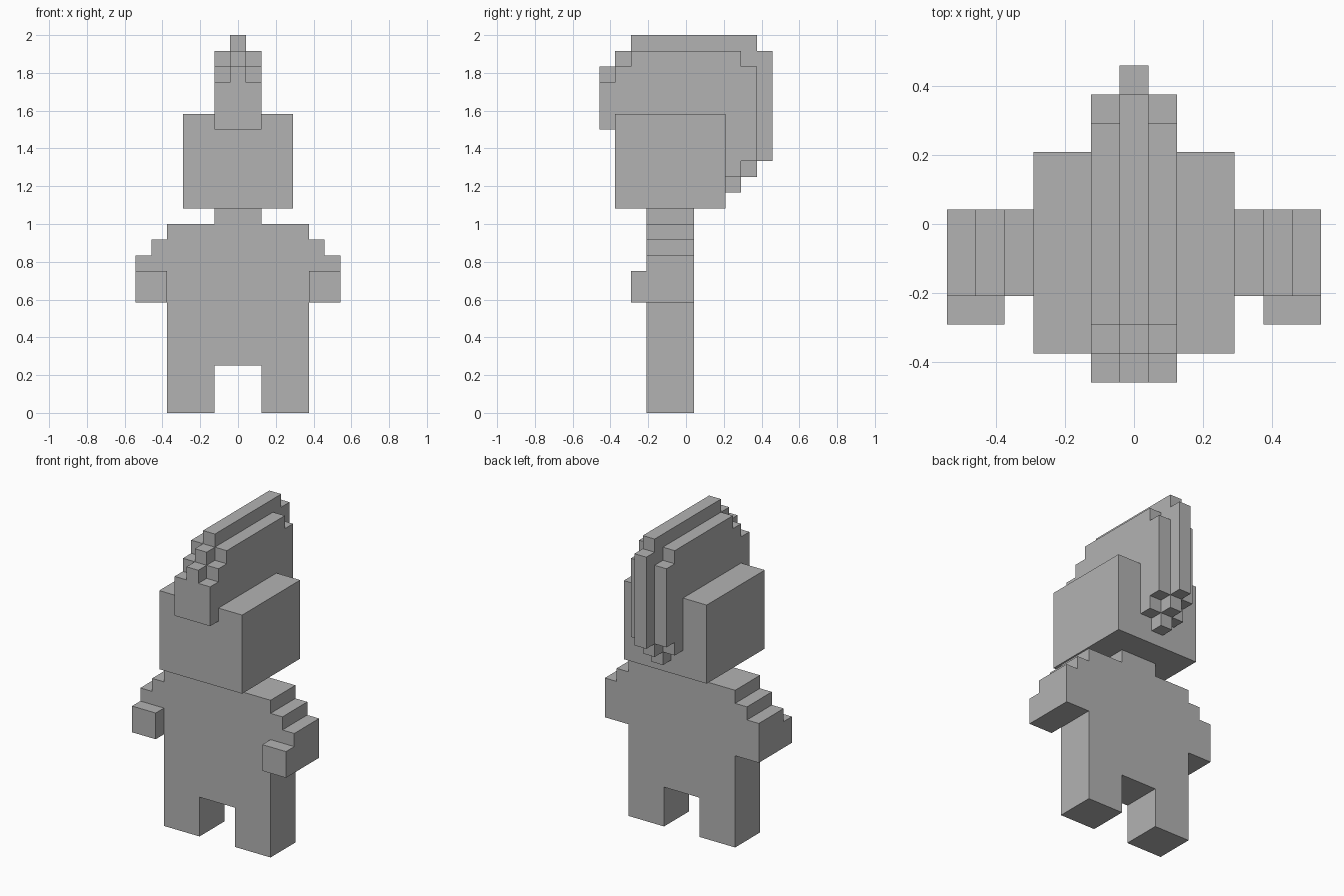
import bpy
import bmesh
from mathutils import Vector

UNIT = 2 / 24  # one block of the model

cube = bpy.data.objects.get("Cube")
if cube:
    bpy.data.objects.remove(cube, do_unlink=True)

grey = bpy.data.materials.new("plain_grey")
grey.use_nodes = True
grey.diffuse_color = (0.45, 0.45, 0.45, 1)
grey.node_tree.nodes["Principled BSDF"].inputs["Base Color"].default_value = grey.diffuse_color


def extrude_profile(name, points, start, end, place):
    """Extrude a flat outline; place(a, b, depth) gives a position in blocks."""
    bm = bmesh.new()
    face = bm.faces.new([bm.verts.new(Vector(place(a, b, start)) * UNIT) for a, b in points])
    moved = bmesh.ops.extrude_face_region(bm, geom=[face], use_keep_orig=True)
    shift = (Vector(place(0, 0, end)) - Vector(place(0, 0, start))) * UNIT
    verts = [g for g in moved["geom"] if isinstance(g, bmesh.types.BMVert)]
    bmesh.ops.translate(bm, verts=verts, vec=shift)
    bmesh.ops.recalc_face_normals(bm, faces=bm.faces)
    mesh = bpy.data.meshes.new(name)
    bm.to_mesh(mesh)
    bm.free()
    mesh.materials.append(grey)
    obj = bpy.data.objects.new(name, mesh)
    bpy.context.collection.objects.link(obj)
    return obj


def front_profile(name, points, y0, y1):
    return extrude_profile(name, points, y0, y1, lambda a, b, d: (a, d, b))


def side_profile(name, points, half_width):
    return extrude_profile(name, points, -half_width, half_width, lambda a, b, d: (d, a, b))


def rectangle(a0, a1, b0, b1):
    return [(a0, b0), (a1, b0), (a1, b1), (a0, b1)]


# Body: legs, torso, stepped arms and neck as one mirrored outline
half = [(1.5, 3), (1.5, 0), (4.5, 0), (4.5, 7), (6.5, 7), (6.5, 10), (5.5, 10),
        (5.5, 11), (4.5, 11), (4.5, 12), (1.5, 12), (1.5, 13)]
front_profile("body", half + [(-x, z) for x, z in reversed(half)], -2.5, 0.5)

# Hands reach forward from the arms
for side, sign in (("left", 1), ("right", -1)):
    x0, x1 = sorted((4.5 * sign, 6.5 * sign))
    front_profile(side + "_hand", rectangle(x0, x1, 7, 9), -3.5, -2.5)

# Head
front_profile("head", rectangle(-3.5, 3.5, 13, 19), -4.5, 2.5)

# Wide hair layer, sunk into the head
side_profile("hair_base", [
    (-5.5, 18), (-5.5, 21), (-4.5, 21), (-4.5, 22), (-3.5, 22), (-3.5, 23), (3.5, 23),
    (3.5, 22), (4.5, 22), (4.5, 16), (3.5, 16), (3.5, 15), (1.5, 15), (1.5, 18)], 1.5)

# Narrow crest standing one block proud along the middle
side_profile("hair_crest", [
    (-5.5, 21), (-5.5, 22), (-4.5, 22), (-4.5, 23), (-3.5, 23), (-3.5, 24), (4.5, 24),
    (4.5, 23), (5.5, 23), (5.5, 16), (4.5, 16), (4.5, 15), (3.5, 15), (3.5, 14),
    (1.5, 14), (1.5, 21)], 0.5)
